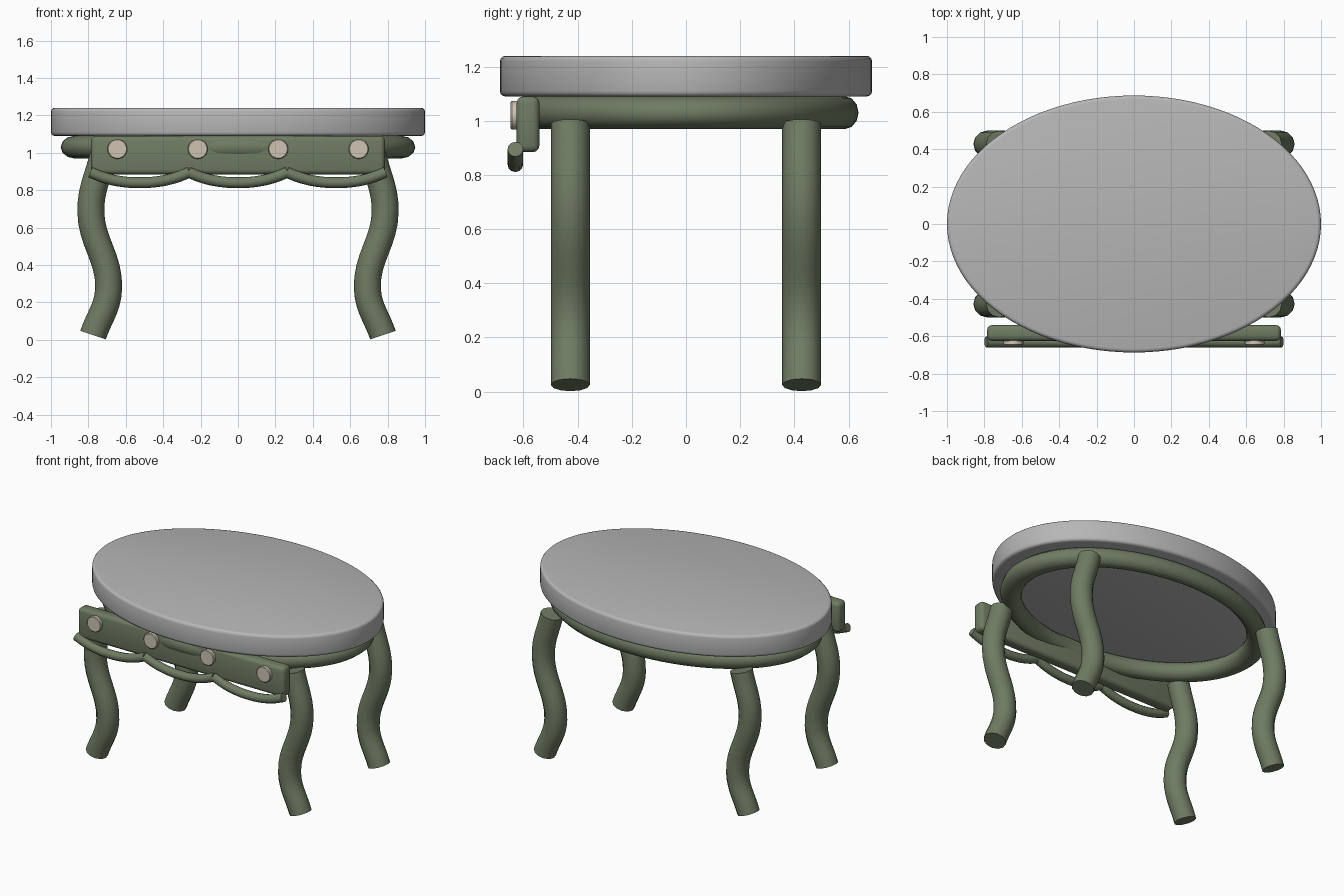
import bpy
import math

cube = bpy.data.objects.get("Cube")
if cube:
    bpy.data.objects.remove(cube, do_unlink=True)


def make_material(name, rgb):
    mat = bpy.data.materials.new(name)
    mat.use_nodes = True
    colour = (*rgb, 1.0)
    mat.diffuse_color = colour
    mat.node_tree.nodes["Principled BSDF"].inputs["Base Color"].default_value = colour
    return mat


GREY = make_material("stone grey", (0.47, 0.47, 0.47))
GREEN = make_material("sage green", (0.16, 0.2, 0.125))
CREAM = make_material("cream", (0.62, 0.55, 0.45))


def finish(obj, name, mat, bevel=0.0, segments=3, angle=40):
    """Name, colour, bevel and smooth a part."""
    obj.name = obj.data.name = name
    obj.data.materials.clear()
    obj.data.materials.append(mat)
    bpy.ops.object.select_all(action="DESELECT")
    obj.select_set(True)
    bpy.context.view_layer.objects.active = obj
    bpy.ops.object.transform_apply(location=False, rotation=True, scale=True)
    if bevel:
        mod = obj.modifiers.new("rounded edge", "BEVEL")
        mod.width, mod.segments = bevel, segments
        mod.limit_method = "ANGLE"
        bpy.ops.object.modifier_apply(modifier=mod.name)
    bpy.ops.object.shade_smooth_by_angle(angle=math.radians(angle))
    return obj


def tube(name, points, radius, mat):
    """Smooth capped tube through a few points."""
    curve = bpy.data.curves.new(name, "CURVE")
    curve.dimensions = "3D"
    curve.bevel_depth, curve.bevel_resolution = radius, 4
    curve.use_fill_caps = True
    curve.resolution_u = 8
    spline = curve.splines.new("BEZIER")
    spline.bezier_points.add(len(points) - 1)
    for bp, co in zip(spline.bezier_points, points):
        bp.co = co
        bp.handle_left_type = bp.handle_right_type = "AUTO"
    source = bpy.data.objects.new(name, curve)
    bpy.context.collection.objects.link(source)
    graph = bpy.context.evaluated_depsgraph_get()
    mesh = bpy.data.meshes.new_from_object(source.evaluated_get(graph))
    bpy.data.objects.remove(source, do_unlink=True)
    obj = bpy.data.objects.new(name, mesh)
    bpy.context.collection.objects.link(obj)
    return finish(obj, name, mat)


# Oval table top
bpy.ops.mesh.primitive_cylinder_add(vertices=96, radius=1, depth=0.15, location=(0, 0, 1.165))
top = bpy.context.object
top.scale = (1, 0.687, 1)
finish(top, "table_top", GREY, bevel=0.02)

# Oval ring under the top
bpy.ops.mesh.primitive_torus_add(major_radius=0.872, minor_radius=0.076, major_segments=72,
                                 minor_segments=12, location=(0, 0, 1.03))
ring = bpy.context.object
ring.scale = (1, 0.672, 0.8)
finish(ring, "support_ring", GREEN)

# Four wavy legs
LEG = [(0.775, 0.025), (0.692, 0.27), (0.787, 0.69), (0.72, 0.99)]
for depth, y in (("front", -0.427), ("back", 0.427)):
    for side, s in (("left", 1), ("right", -1)):
        tube(f"{depth}_{side}_leg", [(s * x, y, z) for x, z in LEG], 0.072, GREEN)

# Front panel
bpy.ops.mesh.primitive_cube_add(size=1, location=(0, -0.583, 0.987))
panel = bpy.context.object
panel.scale = (1.57, 0.084, 0.206)
finish(panel, "front_panel", GREEN, bevel=0.025)

# Round studs on the panel
for i in range(4):
    bpy.ops.mesh.primitive_cylinder_add(vertices=24, radius=0.053, depth=0.04,
                                        location=(-0.645 + 0.43 * i, -0.627, 1.02),
                                        rotation=(math.pi / 2, 0, 0))
    finish(bpy.context.object, f"stud_{i + 1}", CREAM, bevel=0.004, segments=1)

# Hanging swags below the panel
for i in range(3):
    cx = (i - 1) * 0.525
    points = [(cx + 0.265 * t, -0.63, 0.84 + 0.055 * abs(t) ** 2.2)
              for t in (-1, -0.7, -0.35, 0, 0.35, 0.7, 1)]
    tube(f"swag_{i + 1}", points, 0.029, GREEN)
